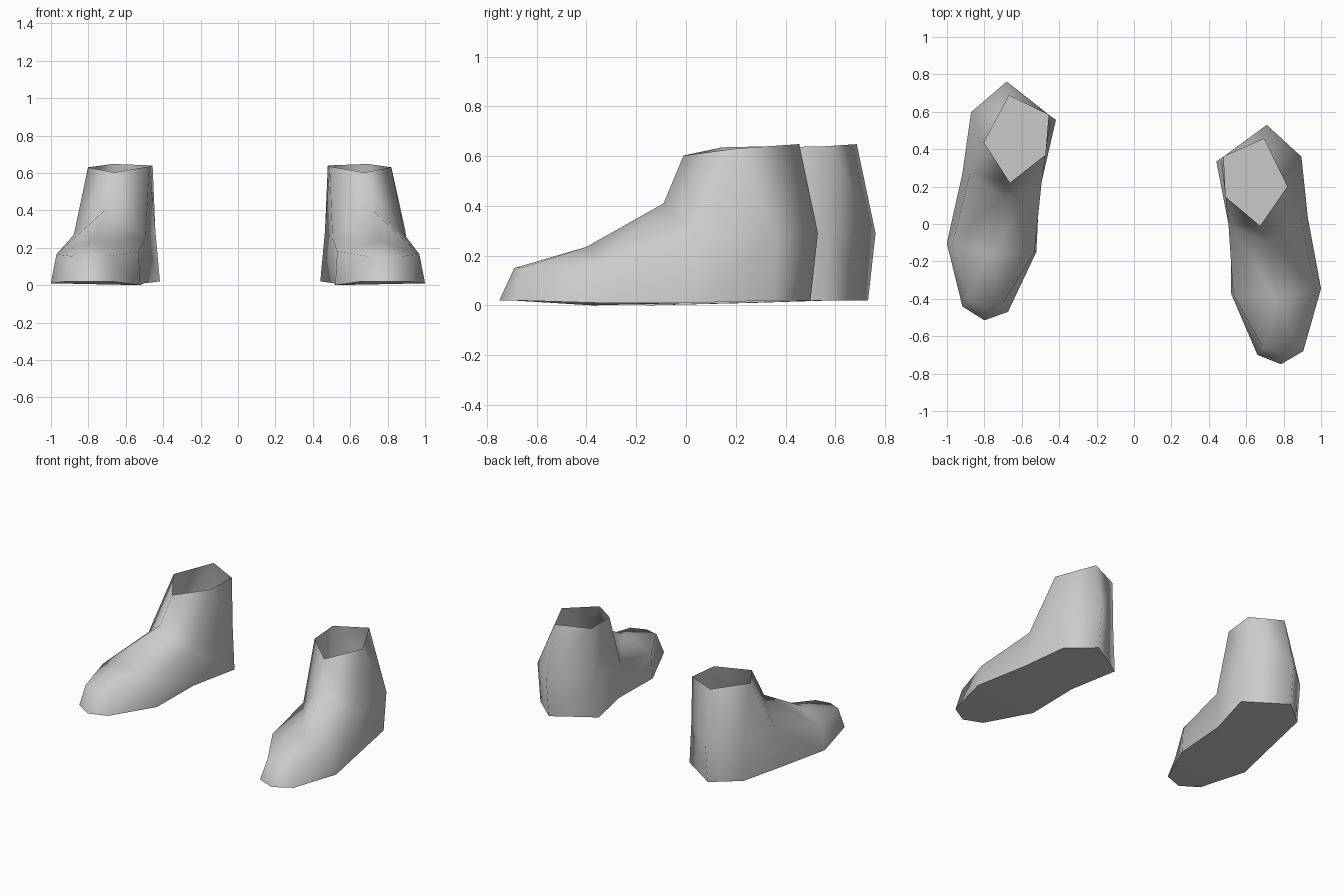
import bpy, bmesh, math
from mathutils import Matrix

cube = bpy.data.objects.get("Cube")
if cube:
    bpy.data.objects.remove(cube, do_unlink=True)

grey = bpy.data.materials.new("plain_grey")
grey.use_nodes = True
colour = (0.6, 0.6, 0.6, 1)
grey.diffuse_color = colour
grey.node_tree.nodes["Principled BSDF"].inputs["Base Color"].default_value = colour

# Rings run from the toe, along the outer side, round the heel and back
sole_ring = [(.785, -.75, .02), (.905, -.68, .02), (1, -.345, .01), (.93, .03, .01),
             (.88, .35, .02), (.71, .5, .02), (.44, .335, .02), (.515, 0, .01),
             (.52, -.375, 0), (.66, -.7, .02)]
side_ring = [(.785, -.69, .15), (.88, -.645, .155), (.97, -.345, .165), (.89, .03, .27),
             (.895, .36, .29), (.71, .53, .29), (.465, .35, .29), (.505, 0, .25),
             (.53, -.375, .18), (.69, -.66, .155)]
crest = [(.77, -.4, .235), (.71, -.09, .41)]
collar = [(.674, -.01, .602), (.82, .2, .63), (.695, .455, .648),
          (.48, .36, .64), (.49, .145, .635)]


def make_part(name, build, matrix):
    """Fill a bmesh with build(), place it and make a smooth object from it."""
    bm = bmesh.new()
    build(bm)
    bmesh.ops.transform(bm, matrix=matrix, verts=bm.verts)
    if matrix.determinant() < 0:
        bmesh.ops.reverse_faces(bm, faces=bm.faces)
    mesh = bpy.data.meshes.new(name)
    bm.to_mesh(mesh)
    bm.free()
    mesh.materials.append(grey)
    obj = bpy.data.objects.new(name, mesh)
    bpy.context.collection.objects.link(obj)
    bpy.ops.object.select_all(action="DESELECT")
    obj.select_set(True)
    bpy.context.view_layer.objects.active = obj
    bpy.ops.object.shade_smooth_by_angle(angle=math.radians(85))


def build_sole(bm):
    s = [bm.verts.new(p) for p in sole_ring]
    # Strips across the foot from toe to heel, facing down
    bm.faces.new((s[9], s[1], s[0]))
    for i in range(1, 4):
        bm.faces.new((s[10 - i], s[9 - i], s[i + 1], s[i]))
    bm.faces.new((s[6], s[5], s[4]))


def build_upper(bm):
    s, m, c, t = ([bm.verts.new(p) for p in ring]
                  for ring in (sole_ring, side_ring, crest, collar))
    n = len(s)
    # Side wall
    for i in range(n):
        j = (i + 1) % n
        bm.faces.new((s[i], s[j], m[j], m[i]))
    # Toe cap
    for i in (8, 9, 0, 1):
        bm.faces.new((m[i], m[(i + 1) % n], c[0]))
    # Instep
    bm.faces.new((m[2], m[3], c[1], c[0]))
    bm.faces.new((m[7], m[8], c[0], c[1]))
    # Ankle shaft with an open collar
    bm.faces.new((m[3], t[1], t[0], c[1]))
    bm.faces.new((m[3], m[4], t[1]))
    for i in (4, 5, 6):
        bm.faces.new((m[i], m[i + 1], t[i - 2], t[i - 3]))
    bm.faces.new((m[7], c[1], t[0], t[4]))


# The right shoe is the mirrored left one, set back and turned slightly
mirror = Matrix.Scale(-1, 4, (1, 0, 0))
toe = Matrix.Translation((-.785, -.75, 0))
new_toe = Matrix.Translation((-.8, -.515, 0))
right = new_toe @ Matrix.Rotation(math.radians(-2), 4, "Z") @ toe.inverted() @ mirror

for side, matrix in (("left", Matrix.Identity(4)), ("right", right)):
    make_part(side + "_shoe_upper", build_upper, matrix)
    make_part(side + "_shoe_sole", build_sole, matrix)
